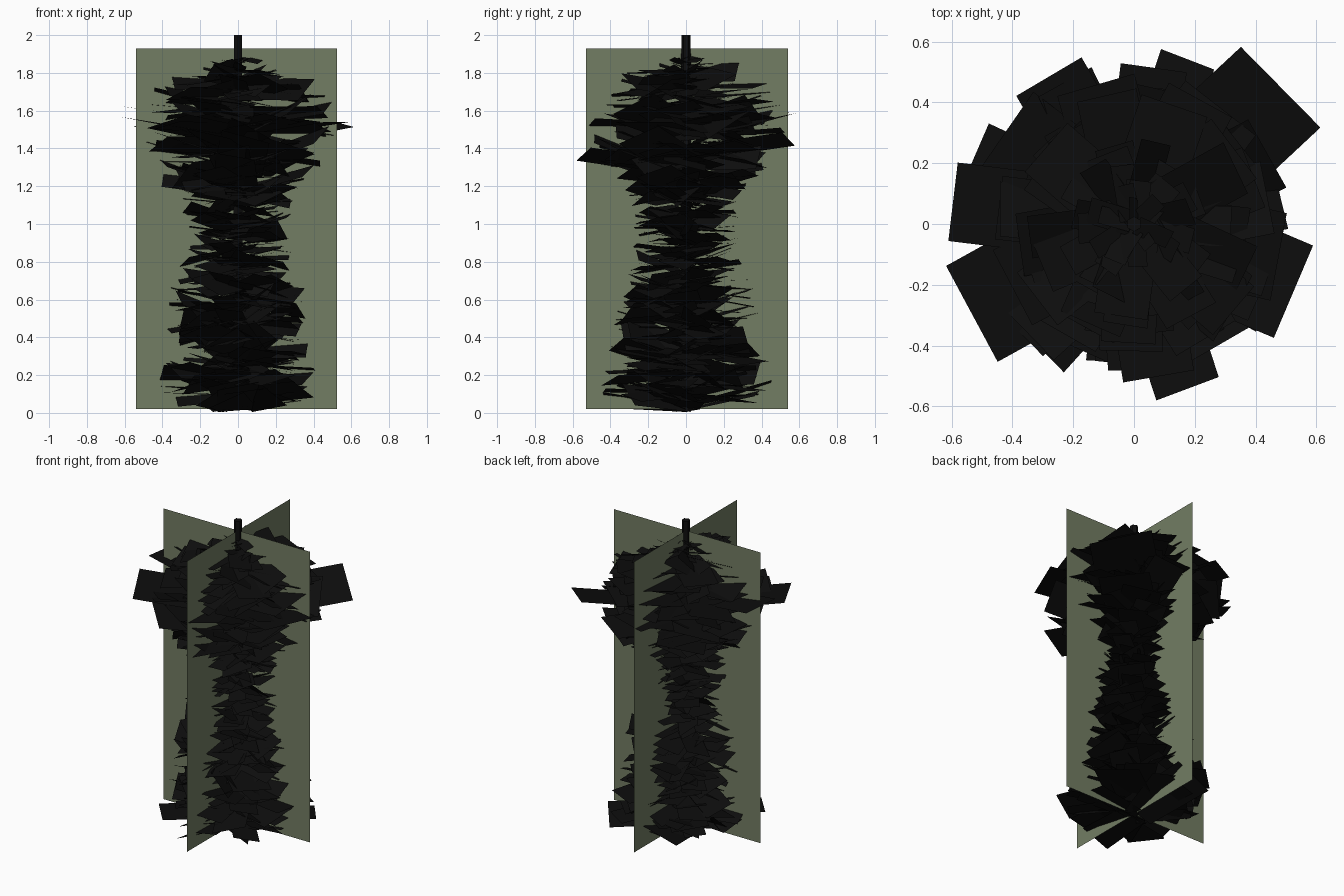
import bpy, bmesh, math, random
from mathutils import Vector, Matrix

if "Cube" in bpy.data.objects:
    bpy.data.objects.remove(bpy.data.objects["Cube"])

random.seed(7)


def material(name, color):
    m = bpy.data.materials.new(name)
    m.diffuse_color = (*color, 1)
    m.use_nodes = True
    m.node_tree.nodes["Principled BSDF"].inputs["Base Color"].default_value = m.diffuse_color
    return m


def finish(bm, name, mat):
    me = bpy.data.meshes.new(name)
    bm.to_mesh(me)
    bm.free()
    me.materials.append(mat)
    ob = bpy.data.objects.new(name, me)
    bpy.context.collection.objects.link(ob)
    return ob


dark = material("dark_foliage", (0.004, 0.004, 0.004))
green = material("billboard_green", (0.17, 0.205, 0.125))

# silhouette of the foliage: height, reach from trunk
PROFILE = [(0.05, 0.43), (0.2, 0.43), (0.35, 0.37), (0.6, 0.34), (0.75, 0.30),
           (0.9, 0.27), (1.1, 0.27), (1.2, 0.31), (1.32, 0.42), (1.45, 0.48),
           (1.6, 0.49), (1.72, 0.40), (1.8, 0.27), (1.88, 0.10)]


def reach(z):
    for (z0, r0), (z1, r1) in zip(PROFILE, PROFILE[1:]):
        if z <= z1:
            return r0 + (r1 - r0) * max(0, (z - z0) / (z1 - z0))
    return PROFILE[-1][1]


def card(bm, z, angle, length, width, pitch, roll):
    """Flat leafy branch card from the trunk out to the given reach; z is the tip height."""
    root_z = z - length * math.tan(pitch)
    span = length / math.cos(pitch)
    m = (Matrix.Translation((0, 0, root_z)) @ Matrix.Rotation(angle, 4, 'Z')
         @ Matrix.Rotation(-pitch, 4, 'Y') @ Matrix.Rotation(roll, 4, 'X'))
    pts = [m @ Vector(p) for p in ((0.01, -width / 2, 0), (span, -width / 2, 0),
                                   (span, width / 2, 0), (0.01, width / 2, 0))]
    for p in pts:
        p.z = min(max(p.z, 0.005), 1.93)
    bm.faces.new([bm.verts.new(p) for p in pts])


# branch cards spiralling up the trunk
foliage = bmesh.new()
N = 520
for i in range(N):
    z = 0.06 + 1.82 * (i + random.random()) / N
    r = reach(z) * random.uniform(0.72, 1.08)
    card(foliage, z, i * 2.39996 + random.uniform(-0.3, 0.3), r,
         r * random.uniform(0.4, 0.65),
         math.radians(random.uniform(-12, 22)),
         math.radians(random.gauss(0, 20)))

# large branches standing out of the crown: angle, reach, width, height
for a, r, w, z in [(43, 0.66, 0.38, 1.55), (209, 0.61, 0.36, 1.55), (173, 0.6, 0.26, 1.62),
                   (-23, 0.57, 0.33, 1.54), (-72, 0.57, 0.23, 1.37), (155, 0.57, 0.2, 1.5),
                   (72, 0.57, 0.2, 1.45), (120, 0.56, 0.25, 1.6)]:
    card(foliage, z, math.radians(a), r, w, math.radians(8), math.radians(random.uniform(-22, 22)))
finish(foliage, "foliage_cards", dark)

# trunk
trunk = bmesh.new()
bmesh.ops.create_cone(trunk, cap_ends=True, segments=6, radius1=0.028, radius2=0.025, depth=1.98,
                      matrix=Matrix.Translation((0, 0, 1.01)))
finish(trunk, "trunk", dark)

# two crossed upright billboards
for name, ax, lo, hi in [("billboard_wide", 0, -0.54, 0.525), ("billboard_deep", 1, -0.53, 0.54)]:
    bm = bmesh.new()
    corners = []
    for s, z in [(lo, 0.02), (hi, 0.02), (hi, 1.93), (lo, 1.93)]:
        p = Vector((0, 0, z))
        p[ax] = s
        corners.append(bm.verts.new(p))
    bm.faces.new(corners)
    finish(bm, name, green)
